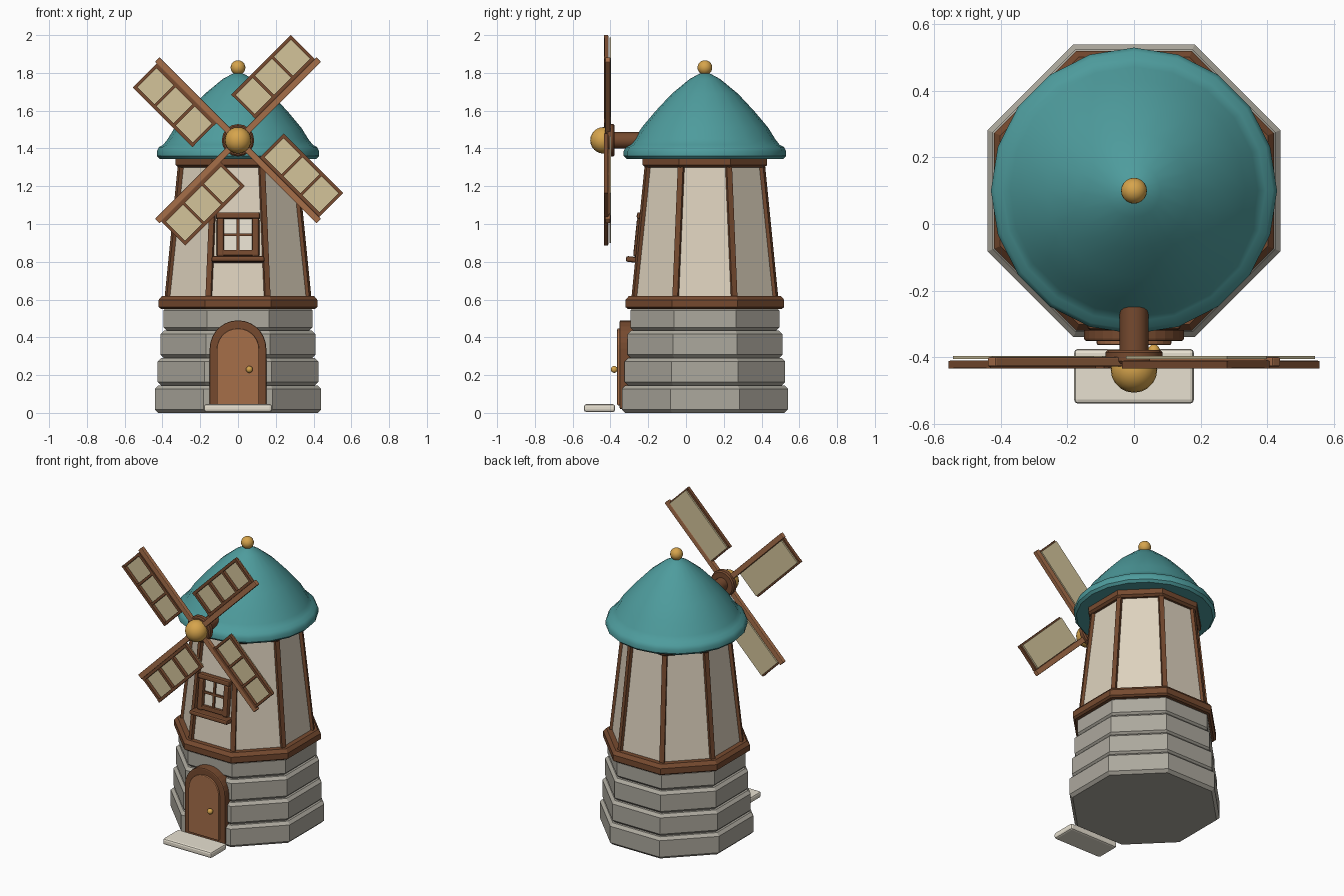
import bpy, bmesh, math
from mathutils import Matrix, Vector

if "Cube" in bpy.data.objects:
    bpy.data.objects.remove(bpy.data.objects["Cube"])


def mat(name, r, g, b):
    lin = [((c / 255 + 0.055) / 1.055) ** 2.4 for c in (r, g, b)]
    m = bpy.data.materials.new(name)
    m.diffuse_color = (*lin, 1)
    m.use_nodes = True
    m.node_tree.nodes["Principled BSDF"].inputs["Base Color"].default_value = m.diffuse_color
    return m


STONE = mat("grey stone", 172, 168, 157)
PLASTER = mat("cream plaster", 222, 210, 190)
DARK = mat("dark wood", 118, 74, 47)
LIGHT = mat("light wood", 166, 110, 73)
TEAL = mat("teal roof", 78, 156, 157)
GOLD = mat("gold", 214, 164, 76)
CLOTH = mat("sail cloth", 211, 196, 154)
PALE = mat("pale stone", 234, 227, 211)

CY = 0.10                      # tower axis
HUB_Z = 1.443                  # sail axis height
C8 = math.cos(math.pi / 8)


def finish(name, bm, material, matrix=None, bevel=0.0, smooth=False):
    bmesh.ops.recalc_face_normals(bm, faces=bm.faces)
    if matrix is not None:
        bm.transform(matrix)
    me = bpy.data.meshes.new(name)
    bm.to_mesh(me)
    bm.free()
    me.materials.append(material)
    ob = bpy.data.objects.new(name, me)
    bpy.context.collection.objects.link(ob)
    if bevel:
        mod = ob.modifiers.new("bevel", "BEVEL")
        mod.width, mod.segments = bevel, 2
    if smooth:
        bpy.ops.object.select_all(action="DESELECT")
        ob.select_set(True)
        bpy.context.view_layer.objects.active = ob
        bpy.ops.object.shade_smooth_by_angle(angle=math.radians(40))
    return ob


def box(name, lo, hi, material, matrix=None, bevel=0.0):
    bm = bmesh.new()
    bmesh.ops.create_cube(bm, size=1)
    for v in bm.verts:
        v.co = [(a + b) / 2 + c * (b - a) for a, b, c in zip(lo, hi, v.co)]
    return finish(name, bm, material, matrix, bevel)


def lathe(name, profile, n, material, matrix, phase=0.0, smooth=False):
    """Loft rings of (radius, z) with n sides, capped at both ends."""
    bm = bmesh.new()
    rings = []
    for r, z in profile:
        rings.append([bm.verts.new((r * math.cos(phase + math.tau * i / n),
                                    r * math.sin(phase + math.tau * i / n), z)) for i in range(n)])
    for a, b in zip(rings, rings[1:]):
        for i in range(n):
            j = (i + 1) % n
            bm.faces.new((a[i], a[j], b[j], b[i]))
    bm.faces.new(rings[0])
    bm.faces.new(rings[-1])
    return finish(name, bm, material, matrix, 0, smooth)


AXIS = Matrix.Translation((0, CY, 0))


def octagon(name, profile, material):
    """Eight-sided part, profile given as (apothem, z)."""
    return lathe(name, [(a / C8, z) for a, z in profile], 8, material, AXIS, math.pi / 8)


def ball(name, pos, r, material):
    bm = bmesh.new()
    bmesh.ops.create_uvsphere(bm, u_segments=20, v_segments=12, radius=r)
    return finish(name, bm, material, Matrix.Translation(pos), 0, True)


def arch(name, half, z0, spring, y0, y1, material, bevel):
    pts = [(-half, z0), (half, z0)]
    pts += [(half * math.cos(math.pi * i / 14), spring + half * math.sin(math.pi * i / 14))
            for i in range(15)]
    bm = bmesh.new()
    face = bm.faces.new([bm.verts.new((x, y0, z)) for x, z in pts])
    out = bmesh.ops.extrude_face_region(bm, geom=[face])["geom"]
    bmesh.ops.translate(bm, vec=(0, y1 - y0, 0),
                        verts=[g for g in out if isinstance(g, bmesh.types.BMVert)])
    ob = finish(name, bm, material, None, bevel)
    ob.modifiers["bevel"].limit_method = "ANGLE"
    ob.modifiers["bevel"].angle_limit = math.radians(60)
    return ob


# Stone base: four stepped courses with chamfered edges
levels = [0.0, 0.145, 0.29, 0.435, 0.56]
for i, a in enumerate((0.44, 0.425, 0.41, 0.395)):
    z0, z1, c = levels[i], levels[i + 1], 0.018
    octagon(f"stone_course_{i + 1}",
            [(a - c, z0), (a, z0 + c), (a, z1 - c), (a - c, z1)], STONE)

# Tapered plaster tower with wooden belt and collar
octagon("tower_wall", [(0.375, 0.58), (0.297, 1.33)], PLASTER)
octagon("lower_belt", [(0.407, 0.55), (0.42, 0.56), (0.42, 0.598), (0.402, 0.62)], DARK)
octagon("upper_collar", [(0.315, 1.30), (0.33, 1.312), (0.33, 1.345), (0.31, 1.35)], DARK)

# Corner posts follow the slope of the walls
for k in range(8):
    ang = math.pi / 8 + k * math.pi / 4
    out, side = Vector((math.cos(ang), math.sin(ang), 0)), Vector((-math.sin(ang), math.cos(ang), 0))
    bm = bmesh.new()
    bmesh.ops.create_cube(bm, size=1)
    for v in bm.verts:
        r, z = (0.372 / C8, 0.60) if v.co.z < 0 else (0.30 / C8, 1.32)
        p = out * (r + v.co.x * 0.026) + side * v.co.y * 0.03
        v.co = (p.x, p.y + CY, z)
    finish(f"corner_post_{k + 1}", bm, DARK)

# Domed roof with a rolled rim, and finial
lathe("roof", [(0.33, 1.345), (0.415, 1.345), (0.43, 1.36), (0.43, 1.385), (0.418, 1.408),
               (0.395, 1.42), (0.372, 1.45), (0.335, 1.51), (0.262, 1.597), (0.175, 1.69),
               (0.08, 1.768), (0.03, 1.795), (0.005, 1.80)], 20, TEAL, AXIS, 0, True)
ball("finial", (0, CY, 1.828), 0.039, GOLD)

# Door, knob and step
arch("door_frame", 0.15, 0.02, 0.34, -0.27, -0.352, DARK, 0.008)
arch("door", 0.112, 0.04, 0.335, -0.30, -0.364, LIGHT, 0.005)
ball("door_knob", (0.06, -0.38, 0.23), 0.018, GOLD)
box("door_step", (-0.18, -0.54, 0.005), (0.18, -0.375, 0.046), PALE, None, 0.012)

# Window, leaning with the front wall (local z = 0 at window centre)
W = Matrix.Translation((0, -0.237, 0.935)) @ Matrix.Rotation(math.radians(-6), 4, "X")
box("window_pane", (-0.09, -0.008, -0.10), (0.09, 0.02, 0.10), PALE, W)
box("window_lintel", (-0.117, -0.035, 0.09), (0.117, 0.01, 0.125), DARK, W, 0.01)
box("window_bottom_rail", (-0.10, -0.028, -0.105), (0.10, 0.01, -0.075), DARK, W, 0.006)
box("window_sill", (-0.14, -0.068, -0.142), (0.14, 0.01, -0.112), DARK, W, 0.01)
for s, n in ((-1, "left"), (1, "right")):
    xs = sorted((s * 0.073, s * 0.113))
    box(f"window_{n}_jamb", (xs[0], -0.032, -0.112), (xs[1], 0.01, 0.095), DARK, W, 0.012)
box("window_mullion", (-0.007, -0.02, -0.09), (0.007, 0.0, 0.10), DARK, W)
box("window_crossbar", (-0.08, -0.02, 0.0), (0.08, 0.0, 0.014), DARK, W)

# Axle, hub disc and nose cap along the front axis
FRONT = Matrix.Translation((0, 0, HUB_Z)) @ Matrix.Rotation(math.pi / 2, 4, "X")
lathe("sail_axle", [(0.043, 0.18), (0.043, 0.40)], 16, DARK, FRONT, 0, True)
lathe("hub_disc", [(0.078, 0.378), (0.086, 0.386), (0.086, 0.412), (0.078, 0.42)],
      16, DARK, FRONT, 0, True)
ball("hub_cap", (0, -0.437, HUB_Z), 0.07, GOLD)

# Four sails: spar, lattice frame and cloth on one side of the spar
for k in range(4):
    M = Matrix.Translation((0, 0, HUB_Z)) @ Matrix.Rotation(-math.pi / 4 - k * math.pi / 2, 4, "Y")
    box(f"sail_spar_{k + 1}", (0.03, -0.428, -0.017), (0.605, -0.4, 0.017), LIGHT, M, 0.004)
    box(f"sail_cloth_{k + 1}", (0.153, -0.406, 0.02), (0.583, -0.396, 0.187), CLOTH, M)
    for j, v in enumerate((0.026, 0.187)):
        box(f"sail_rail_{k + 1}_{j + 1}", (0.145, -0.434, v - 0.009), (0.592, -0.412, v + 0.009), DARK, M)
    for j in range(4):
        u = 0.154 + j * 0.143
        box(f"sail_bar_{k + 1}_{j + 1}", (u - 0.008, -0.432, 0.02), (u + 0.008, -0.41, 0.19), DARK, M)
